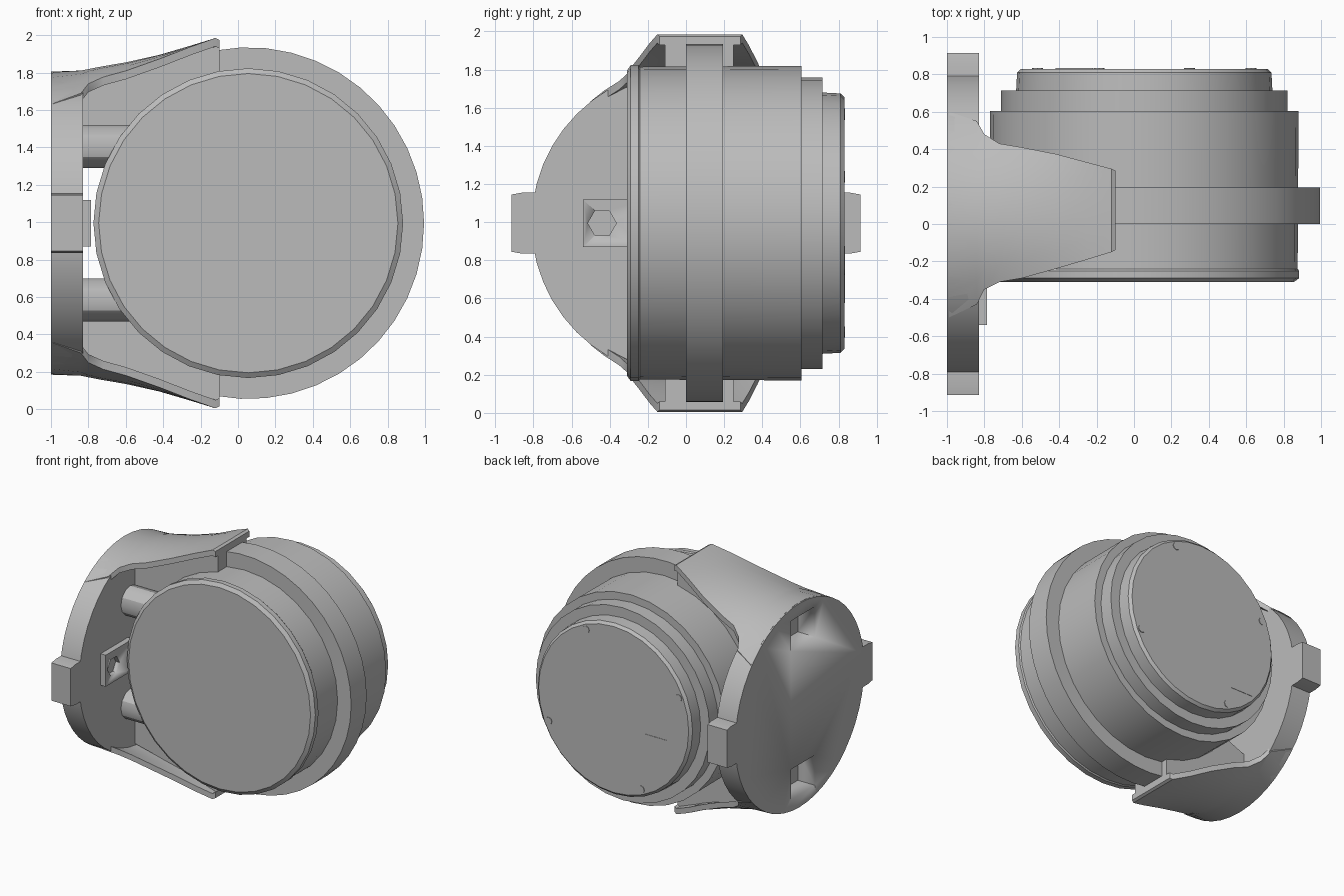
import bpy, bmesh, math
from mathutils import Matrix, Vector

cube = bpy.data.objects.get("Cube")
if cube:
    bpy.data.objects.remove(cube)

ZC = 0.995          # height of the lamp axis
XC = 0.055          # sideways offset of the lamp axis

grey = bpy.data.materials.new("plain grey")
grey.use_nodes = True
grey.diffuse_color = (0.5, 0.5, 0.5, 1)
grey.node_tree.nodes["Principled BSDF"].inputs["Base Color"].default_value = (0.5, 0.5, 0.5, 1)


def finish(bm, name, angle=30):
    bmesh.ops.recalc_face_normals(bm, faces=bm.faces)
    mesh = bpy.data.meshes.new(name)
    bm.to_mesh(mesh)
    bm.free()
    mesh.materials.append(grey)
    obj = bpy.data.objects.new(name, mesh)
    bpy.context.collection.objects.link(obj)
    bpy.ops.object.select_all(action='DESELECT')
    obj.select_set(True)
    bpy.context.view_layer.objects.active = obj
    bpy.ops.object.shade_smooth_by_angle(angle=math.radians(angle))
    return obj


def box(name, lo, hi):
    bm = bmesh.new()
    bmesh.ops.create_cube(bm, size=1)
    lo, hi = Vector(lo), Vector(hi)
    for v in bm.verts:
        v.co = Vector([a + (b - a) * (c + 0.5) for a, b, c in zip(lo, hi, v.co)])
    return finish(bm, name)


def cylinder(name, radius, length, centre, axis, sides):
    bm = bmesh.new()
    turn = Matrix.Rotation(math.pi / 2, 4, 'Y' if axis == 'X' else 'X')
    bmesh.ops.create_cone(bm, cap_ends=True, segments=sides, radius1=radius,
                          radius2=radius, depth=length,
                          matrix=Matrix.Translation(centre) @ turn)
    return finish(bm, name)


def loft(name, sections, closed=False, angle=30):
    """Skin a row of equal closed sections, capping the ends."""
    bm = bmesh.new()
    rows = [[bm.verts.new(p) for p in s] for s in sections]
    n = len(rows[0])
    for a, b in zip(rows, rows[1:]):
        for i in range(n):
            j = (i + 1) % n
            bm.faces.new((a[i], a[j], b[j], b[i]))
    bm.faces.new(rows[0])
    bm.faces.new(rows[-1])
    return finish(bm, name, angle)


def cut(obj, tool):
    mod = obj.modifiers.new("cut", 'BOOLEAN')
    mod.operation = 'DIFFERENCE'
    mod.solver = 'EXACT'
    mod.object = tool
    bpy.context.view_layer.objects.active = obj
    bpy.ops.object.modifier_apply(modifier=mod.name)
    bpy.data.objects.remove(tool)


def circle(radius, y, sides=32):
    return [(XC + radius * math.cos(t), y, ZC + radius * math.sin(t))
            for t in (2 * math.pi * i / sides for i in range(sides))]


# Stepped lamp housing
profile = [(0.80, -0.31), (0.828, -0.29), (0.828, -0.25), (0.82, -0.24), (0.825, 0.605),
           (0.765, 0.605), (0.765, 0.715), (0.685, 0.715), (0.68, 0.81), (0.66, 0.83)]
loft("housing", [circle(r, y) for r, y in profile])

# Raised band, open on the side facing the mount
sections = []
for i in range(25):
    t = math.radians(-101 + 202 * i / 24)
    sections.append([(XC + r * math.cos(t), y, ZC + r * math.sin(t))
                     for r, y in ((0.8, 0), (0.94, 0), (0.94, 0.195), (0.8, 0.195))])
loft("band", sections)

# Rear cover screws and hatch
for k in range(4):
    t = math.radians(67 + 90 * k)
    cylinder("cover_screw", 0.03, 0.03,
             (XC + 0.62 * math.cos(t), 0.82, ZC + 0.62 * math.sin(t)), 'Y', 8)
box("cover_hatch", (-0.42, 0.82, ZC - 0.42), (-0.22, 0.833, ZC - 0.12))

# Round mounting plate with two rear pockets
plate = cylinder("mount_plate", 0.81, 0.17, (-0.915, 0, ZC), 'X', 48)
for s in (1, -1):
    cut(plate, box("pocket_tool", (-1.1, -0.19, ZC + s * 0.59 - 0.12),
                   (-0.85, 0.11, ZC + s * 0.59 + 0.12)))

# Side tabs of the plate, slightly tapered outward
for s, name in ((1, "rear_tab"), (-1, "front_tab")):
    loft(name, [[(x, s * y, ZC + z) for x, z in ((-1, -h), (-0.83, -h), (-0.83, h), (-1, h))]
                for y, h in ((0.77, 0.16), (0.86, 0.16), (0.915, 0.15))])

# Yoke arms: x, near edge, far edge, crown height, arch amount
stations = [(-0.99, -0.5, 0.6, 0.812, 1), (-0.84, -0.43, 0.55, 0.818, 1),
            (-0.80, -0.35, 0.48, 0.825, 1), (-0.72, -0.31, 0.43, 0.84, 0.95),
            (-0.60, -0.29, 0.41, 0.86, 0.85), (-0.42, -0.24, 0.375, 0.90, 0.6),
            (-0.25, -0.19, 0.33, 0.95, 0.25), (-0.12, -0.15, 0.295, 0.99, 0),
            (-0.10, -0.14, 0.285, 0.98, 0)]
web_top = [(-0.84, 0.75), (-0.63, 0.80), (-0.4, 0.86), (-0.1, 0.95)]
web_low = [(-0.1, 0.79), (-0.5, 0.5), (-0.65, 0.42), (-0.84, 0.50)]
for s, name in ((1, "upper"), (-1, "lower")):
    sections = []
    for x, y0, y1, top, arch in stations:
        ys = [y0 + (y1 - y0) * i / 8 for i in range(9)]
        crown = [(y, top - arch * (0.81 - math.sqrt(0.81 ** 2 - y * y))) for y in ys]
        ring = crown + [(y, z - 0.045) for y, z in reversed(crown)]
        sections.append([(x, y, ZC + s * z) for y, z in ring])
    loft(name + "_arm", sections, angle=40)
    loft(name + "_arm_web", [[(x, y, ZC + s * z) for x, z in web_top + web_low]
                             for y in (-0.11, 0.25)])
    # Round post between plate and housing
    cylinder(name + "_post", 0.115, 0.36, (-0.67, -0.17, ZC + s * 0.41), 'X', 12)

# Small latch block with a hexagonal hole
latch = box("latch_block", (-0.84, -0.54, ZC - 0.125), (-0.785, -0.2, ZC + 0.125))
cut(latch, cylinder("hole_tool", 0.075, 0.1, (-0.77, -0.44, ZC), 'X', 6))
